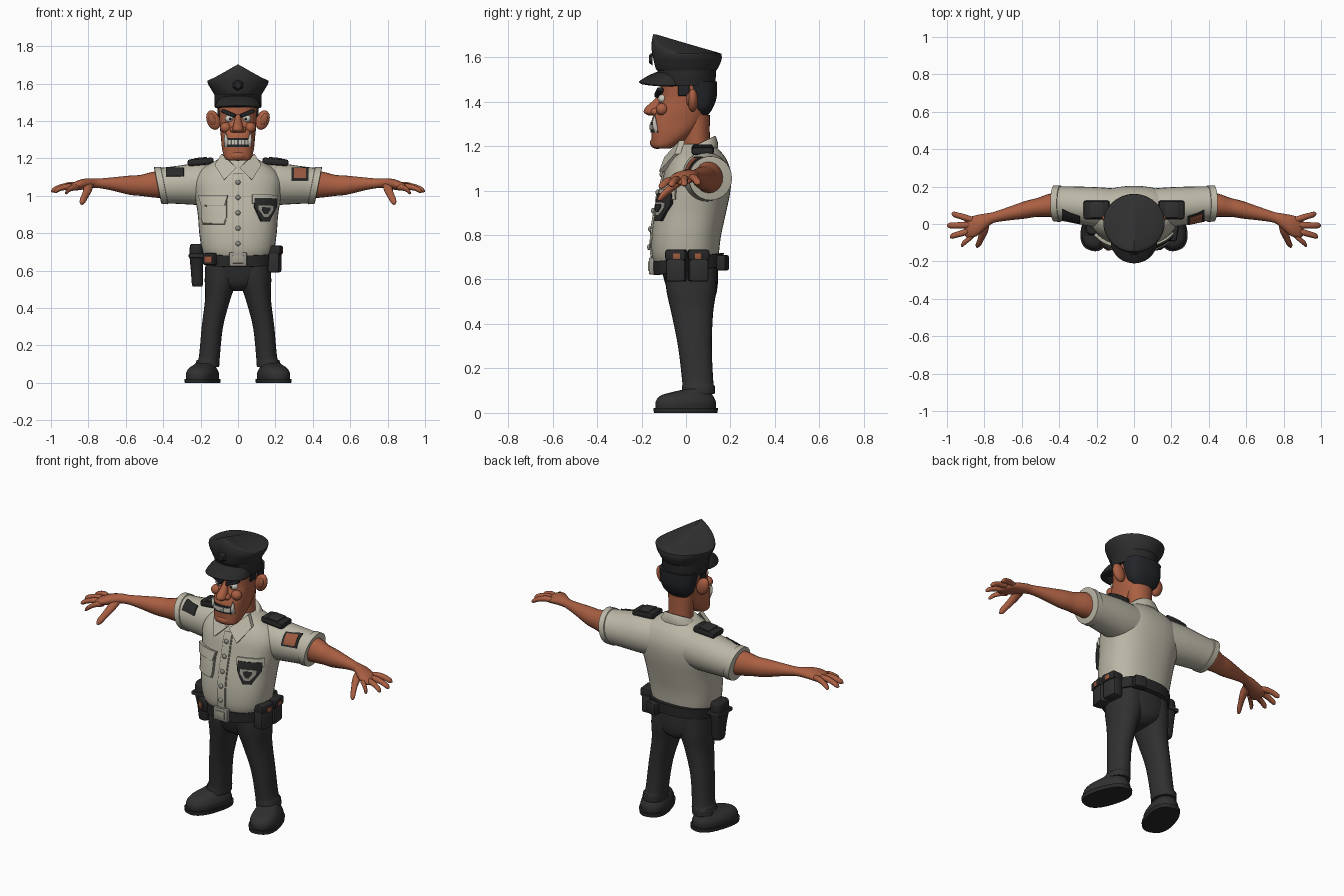
import bpy, bmesh, math
from mathutils import Vector, Matrix
from mathutils.bvhtree import BVHTree


def material(name, r, g, b):
    m = bpy.data.materials.new(name)
    m.diffuse_color = (r, g, b, 1)
    return m


SKIN = material("skin", .40, .115, .055)
SHIRT = material("shirt_cloth", .50, .475, .385)
SEAM = material("seam_shade", .36, .34, .27)
DARK = material("dark_cloth", .030, .030, .031)
LEATHER = material("black_leather", .022, .022, .023)
HAIR = material("hair", .016, .018, .021)
IVORY = material("ivory", .60, .58, .50)
METAL = material("dull_metal", .30, .29, .25)
RUST = material("rust_patch", .33, .10, .05)


def finish(name, bm, mat, mirror=False, angle=40):
    bmesh.ops.recalc_face_normals(bm, faces=bm.faces[:])
    me = bpy.data.meshes.new(name)
    bm.to_mesh(me)
    tree = BVHTree.FromBMesh(bm)
    bm.free()
    me.materials.append(mat)
    me.shade_smooth()
    me.set_sharp_from_angle(angle=math.radians(angle))
    ob = bpy.data.objects.new(name, me)
    bpy.context.collection.objects.link(ob)
    if mirror:
        ob.modifiers.new("mirror", 'MIRROR').use_mirror_merge = False
    return tree


AXES = {'Z': ((1, 0, 0), (0, 1, 0)), 'X': ((0, 1, 0), (0, 0, 1)), 'Y': ((1, 0, 0), (0, 0, 1))}


def loft(name, rings, mat, axis='Z', n=28, p=2.0, steps=4, mirror=False, warp=None):
    """Skin superellipse rings (x, y, z, a, b), with smooth steps in between."""
    R = [Vector(r) for r in rings]
    path = []
    for i in range(len(R) - 1):
        a, b, c, d = R[max(i - 1, 0)], R[i], R[i + 1], R[min(i + 2, len(R) - 1)]
        for s in range(steps):
            t = s / steps
            path.append(.5 * (2 * b + (c - a) * t + (2 * a - 5 * b + 4 * c - d) * t * t
                              + (3 * b - a - 3 * c + d) * t ** 3))
    path.append(R[-1])
    u, v = (Vector(k) for k in AXES[axis])
    bm = bmesh.new()
    loops = []
    for q in path:
        loop = []
        for k in range(n):
            c, s = math.cos(math.tau * k / n), math.sin(math.tau * k / n)
            c = math.copysign(abs(c) ** (2 / p), c)
            s = math.copysign(abs(s) ** (2 / p), s)
            co = Vector((q[0], q[1], q[2])) + u * c * max(q[3], .002) + v * s * max(q[4], .002)
            loop.append(bm.verts.new(warp(co) if warp else co))
        loops.append(loop)
    for A, B in zip(loops, loops[1:]):
        for k in range(n):
            bm.faces.new((A[k], A[(k + 1) % n], B[(k + 1) % n], B[k]))
    bm.faces.new(loops[0])
    bm.faces.new(loops[-1])
    return finish(name, bm, mat, mirror)


def box(name, loc, size, mat, rot=(0, 0, 0), bevel=.01, mirror=False):
    bm = bmesh.new()
    bmesh.ops.create_cube(bm, size=1)
    bmesh.ops.scale(bm, vec=size, verts=bm.verts[:])
    bmesh.ops.bevel(bm, geom=bm.edges[:], offset=bevel, segments=2, affect='EDGES', profile=.5)
    M = Matrix.Translation(loc)
    for a, k in zip(rot, 'XYZ'):
        M = M @ Matrix.Rotation(math.radians(a), 4, k)
    bm.transform(M)
    finish(name, bm, mat, mirror)


def ball(name, loc, r, mat, rot=0, mirror=False):
    bm = bmesh.new()
    bmesh.ops.create_uvsphere(bm, u_segments=18, v_segments=12, radius=1)
    bm.transform(Matrix.Translation(loc) @ Matrix.Rotation(math.radians(rot), 4, 'Y') @ Matrix.Diagonal((*r, 1)))
    finish(name, bm, mat, mirror)


def plate(name, tree, x0, x1, z0, z1, mat, off=.007, shape=lambda v: 1, n=8, mirror=False):
    """Thin panel seen from the front, wrapped on to a surface."""
    bm = bmesh.new()
    grid = []
    cx, hw = (x0 + x1) / 2, (x1 - x0) / 2
    for j in range(-1, n + 2):
        v = min(max(j, 0), n) / n
        row = []
        for i in range(-1, n + 2):
            x = cx + hw * shape(v) * (min(max(i, 0), n) / n * 2 - 1)
            z = z0 + (z1 - z0) * v
            hit = tree.ray_cast(Vector((x, -1, z)), Vector((0, 1, 0)))[:2]
            if hit[0] is None:
                hit = tree.find_nearest(Vector((x, -.02, z)))[:2]
            edge = i in (-1, n + 1) or j in (-1, n + 1)
            nor = hit[1] if hit[1].y < 0 else -hit[1]
            row.append(bm.verts.new(hit[0] + nor * (-.004 if edge else off)))
        grid.append(row)
    for A, B in zip(grid, grid[1:]):
        for i in range(n + 2):
            bm.faces.new((A[i], A[i + 1], B[i + 1], B[i]))
    finish(name, bm, mat, mirror)


# Shoes, turned out
turn = Matrix.Translation((.165, .08, 0)) @ Matrix.Rotation(math.radians(17), 4, 'Z')
shoe = lambda c: turn @ c
loft("shoe_sole", [(0, -.085, 0, .083, .145), (0, -.085, .022, .085, .147)], LEATHER, p=2.5, steps=1, mirror=True, warp=shoe)
loft("shoe_upper", [(0, -.085, .02, .077, .138), (0, -.085, .05, .079, .138), (0, -.08, .078, .066, .12),
                    (0, -.055, .096, .052, .08), (0, -.02, .11, .048, .05)], DARK, p=2.3, mirror=True, warp=shoe)

# Trousers
loft("trouser_leg", [(.163, .055, .085, .062, .074), (.16, .056, .12, .062, .074), (.153, .053, .14, .056, .07),
                     (.137, .04, .3, .057, .076), (.108, .028, .45, .068, .094), (.092, .024, .55, .086, .112),
                     (.085, .02, .66, .088, .118)], DARK, p=2.2, mirror=True)
loft("trouser_hips", [(0, .03, .49, .03, .06), (0, .03, .52, .10, .10), (0, .025, .58, .168, .118),
                      (0, .015, .66, .172, .13)], DARK, p=2.4)

# Shirt
shirt = loft("shirt_body", [(0, .005, .65, .168, .135), (0, -.003, .71, .193, .15), (0, .002, .8, .207, .156),
                            (0, .02, .9, .215, .16), (0, .042, 1.0, .23, .158), (0, .052, 1.08, .235, .15),
                            (0, .055, 1.14, .20, .127), (0, .052, 1.18, .135, .1), (0, .045, 1.21, .08, .075)],
             SHIRT, p=2.35, n=40)
tilt = lambda c: c + Vector((.2 * (c.z - 1.055), 0, 0))
sleeve = loft("sleeve", [(.1, .085, 1.065, .105, .11), (.2, .09, 1.062, .107, .112), (.3, .1, 1.058, .1, .103),
                         (.38, .108, 1.055, .093, .096), (.425, .11, 1.055, .093, .096)],
              SHIRT, 'X', mirror=True, warp=tilt)
loft("sleeve_hem", [(.392, .109, 1.055, .09, .093), (.394, .109, 1.055, .098, .1), (.428, .11, 1.055, .097, .099),
                    (.43, .11, 1.055, .086, .089)], SHIRT, 'X', steps=1, mirror=True, warp=tilt)
slope = lambda c: c + Vector((0, 0, .5 * (c.y - .04)))
loft("collar_stand", [(0, .045, 1.14, .125, .1), (0, .045, 1.165, .112, .098), (0, .045, 1.2, .088, .086),
                      (0, .045, 1.195, .07, .07)], SHIRT, warp=slope)
bm = bmesh.new()
flap = [(.008, -.098, 1.15), (.075, -.122, 1.085), (.125, -.05, 1.165), (.088, -.03, 1.225)]
front = [bm.verts.new(c) for c in flap]
back = [bm.verts.new((x * .97, y + .025, z)) for x, y, z in flap]
bm.faces.new(front)
bm.faces.new(back[::-1])
for k in range(4):
    bm.faces.new((front[k], back[k], back[k - 3], front[k - 3]))
finish("collar_flap", bm, SHIRT, True)

# Shirt front: placket, buttons, pocket, badge
plate("placket_edge", shirt, -.028, .028, .69, 1.12, SEAM, .004, n=16)
plate("placket", shirt, -.024, .024, .69, 1.12, SHIRT, .008, n=16)
for k in range(5):
    z = .745 + .082 * k
    y = shirt.ray_cast(Vector((0, -1, z)), Vector((0, 1, 0)))[0].y
    ball("button", (0, y - .01, z), (.013, .009, .013), METAL)
tab = lambda v: 1 if v > .2 else .86 + .7 * v
point = lambda v: .35 + .65 * min(1, v * 1.6)
plate("pocket_seam", shirt, -.195, -.06, .848, .985, SEAM, .004, tab)
plate("pocket", shirt, -.19, -.065, .853, .98, SHIRT, .010, tab)
plate("pocket_flap_seam", shirt, -.202, -.053, .943, 1.0, SEAM, .012, lambda v: .8 + .2 * v)
plate("pocket_flap", shirt, -.2, -.055, .948, 1.0, SHIRT, .017, lambda v: .8 + .2 * v)
plate("right_pocket_flap", shirt, .075, .205, .96, 1.005, SHIRT, .010)
plate("badge_backing", shirt, .085, .195, .862, .985, LEATHER, .016, point)
plate("badge_shield", shirt, .105, .175, .885, .945, METAL, .021, point)
plate("badge_centre", shirt, .12, .16, .9, .935, LEATHER, .025, point)

# Shoulder pads and sleeve patches
box("shoulder_pad", (.2, .075, 1.182), (.14, .1, .036), LEATHER, (0, 5, 0), .012, True)
box("shoulder_pad_strap", (.2, .075, 1.198), (.07, .085, .014), DARK, (0, 5, 0), .004, True)
plate("right_patch_border", sleeve, .285, .375, 1.083, 1.148, LEATHER, .006)
plate("right_patch", sleeve, .297, .363, 1.093, 1.142, RUST, .009)
neg = lambda n_, x0, x1, z0, z1, m, o: plate(n_, sleeve, x0, x1, z0, z1, m, o)
neg("left_patch", .29, .385, 1.103, 1.148, LEATHER, .006)
left = bpy.data.objects["left_patch"]
left.data.transform(Matrix.Scale(-1, 4, (1, 0, 0)))
left.data.flip_normals()

# Belt, buckle and carried gear
lean = lambda c: c + Vector((0, 0, .12 * c.y))
loft("belt", [(0, .01, .635, .17, .14), (0, .01, .638, .187, .157), (0, .01, .698, .19, .16), (0, .01, .7, .17, .14)],
     LEATHER, p=2.35, n=40, steps=1, warp=lean)
box("buckle_frame", (0, -.155, .66), (.094, .025, .076), METAL, bevel=.006)
box("buckle_centre", (0, -.166, .66), (.058, .012, .042), SEAM, bevel=.003)
for y, x, a in ((-.042, .195, -10), (.055, .196, 6)):
    box("belt_pouch", (x, y, .655), (.066, .09, .13), DARK, (0, 0, a), .014)
    box("pouch_lid", (x + .003, y, .71), (.074, .096, .05), LEATHER, (0, 0, a), .012)
    box("pouch_mark", (x + .038, y, .705), (.008, .032, .026), RUST, (0, 0, a), .002)
box("front_pouch", (-.145, -.105, .662), (.075, .05, .066), LEATHER, (0, 0, -35), .01)
box("front_pouch_mark", (-.158, -.127, .66), (.045, .008, .035), RUST, (0, 0, -35), .002)
box("rear_pouch", (.1, .165, .675), (.07, .045, .07), LEATHER, (0, 0, -15), .01)
loft("holster", [(-.215, .005, .515, .02, .025), (-.217, .005, .525, .029, .036), (-.22, .005, .6, .032, .045),
                 (-.222, 0, .68, .037, .058), (-.222, 0, .735, .034, .055), (-.22, 0, .742, .022, .04)], LEATHER, p=3)
box("holster_strap", (-.222, 0, .68), (.084, .125, .022), DARK, bevel=.005)

# Arms and hands
loft("arm", [(.36, .108, 1.058, .068, .073), (.45, .1, 1.06, .062, .069), (.52, .088, 1.056, .05, .056),
             (.58, .076, 1.057, .047, .051), (.68, .053, 1.064, .035, .034), (.75, .035, 1.067, .029, .025),
             (.79, .017, 1.067, .04, .027), (.84, -.008, 1.06, .056, .028), (.885, -.02, 1.048, .055, .021),
             (.905, -.022, 1.042, .04, .012)], SKIN, 'X', n=20, mirror=True)
for base, tip in (((.86, .022, 1.056), (.975, .055, 1.03)), ((.87, -.006, 1.052), (1.0, -.008, 1.025)),
                  ((.87, -.034, 1.047), (.985, -.068, 1.022)), ((.85, -.05, 1.045), (.925, -.115, 1.015))):
    a, b = Vector(base), Vector(tip)
    bend = lambda t, r: (*(a.lerp(b, t) + Vector((0, 0, .012 * math.sin(t * math.pi)))), r, r * .92)
    loft("finger", [bend(0, .016), bend(.35, .0175), bend(.65, .016), bend(.9, .0145), bend(1, .003)], SKIN, 'X', n=12,
         mirror=True)
loft("thumb", [(.8, -.005, 1.055, .027, .02), (.805, -.045, 1.03, .023, .023), (.818, -.08, 1.0, .018, .021),
               (.832, -.112, .972, .015, .019), (.838, -.128, .96, .003, .004)], SKIN, 'Y', n=12, mirror=True)

# Head
loft("neck", [(0, .05, 1.1, .08, .07), (0, .048, 1.2, .07, .06), (0, .045, 1.34, .075, .062)], SKIN)
head = loft("head", [(0, -.105, 1.188, .045, .03), (0, -.1, 1.2, .07, .052), (0, -.065, 1.25, .085, .09),
                     (0, -.038, 1.31, .091, .118), (0, -.018, 1.36, .096, .118), (0, 0, 1.42, .1, .116),
                     (0, .003, 1.5, .107, .12)], SKIN, p=2.5, n=36)
loft("hair", [(0, .07, 1.34, .06, .03), (0, .07, 1.37, .09, .05), (0, .072, 1.42, .104, .066),
              (0, .06, 1.49, .112, .08)], HAIR, p=2.5)
box("sideburn", (.1, -.01, 1.455), (.018, .05, .06), HAIR, bevel=.005, mirror=True)
ball("ear", (.132, .03, 1.405), (.036, .024, .054), SKIN, 20, True)
ball("ear_hollow", (.139, .011, 1.41), (.019, .01, .031), RUST, 20, True)
loft("nose", [(0, -.11, 1.435, .014, .012), (0, -.122, 1.405, .018, .025), (0, -.145, 1.375, .026, .036),
              (0, -.15, 1.352, .03, .04), (0, -.145, 1.338, .018, .024)], SKIN, n=16)
ball("nostril_side", (.026, -.135, 1.354), (.018, .024, .017), SKIN, mirror=True)
ball("cheek", (.066, -.108, 1.365), (.03, .028, .028), SKIN, mirror=True)
ball("chin", (0, -.13, 1.215), (.05, .032, .028), SKIN)
ball("eye", (.047, -.105, 1.413), (.024, .021, .02), IVORY, mirror=True)
ball("pupil", (.042, -.124, 1.413), (.007, .004, .007), HAIR, mirror=True)
box("brow", (.05, -.122, 1.441), (.08, .03, .021), HAIR, (0, -22, 10), .006, True)
plate("mouth", head, -.072, .072, 1.262, 1.308, HAIR, .003, lambda v: 1 - .25 * v)
for k in range(6):
    x = -.0425 + .017 * k
    plate("tooth", head, x - .0075, x + .0075, 1.274, 1.297, IVORY, .007, n=2)
loft("tusk", [(.056, -.128, 1.262, .013, .012), (.061, -.138, 1.285, .013, .012), (.065, -.142, 1.31, .009, .009),
              (.066, -.14, 1.338, .002, .002)], IVORY, n=12, mirror=True)

# Peaked cap
loft("cap_band", [(0, .003, 1.472, .122, .128), (0, .003, 1.48, .125, .13), (0, .003, 1.55, .126, .132)],
     LEATHER, steps=1, n=36)


def ridge(c):
    f = min(1, max(0, (c.z - 1.55) / .06))
    return c + Vector((0, 0, .088 * f * max(0, 1 - abs(c.x) / .165) * min(1, max(0, (.155 - c.y) / .3))))


loft("cap_crown", [(0, .003, 1.535, .122, .128), (0, .003, 1.55, .132, .14), (0, .002, 1.585, .154, .157),
                   (0, .005, 1.608, .163, .155), (0, .008, 1.617, .155, .144), (0, .008, 1.617, .08, .075),
                   (0, .008, 1.617, .004, .004)], DARK, n=48, steps=3, warp=ridge)
loft("cap_visor", [(0, -.09, 1.474, .112, .108), (0, -.09, 1.482, .124, .12), (0, -.088, 1.492, .122, .116),
                   (0, -.08, 1.515, .108, .085), (0, -.07, 1.53, .09, .06)], LEATHER, n=36,
     warp=lambda c: c + Vector((0, 0, -.8 * c.x * c.x + .004)))
bm = bmesh.new()
bmesh.ops.create_cone(bm, cap_ends=True, segments=6, radius1=.03, radius2=.018, depth=.016)
bm.transform(Matrix.Translation((0, -.158, 1.592)) @ Matrix.Rotation(math.radians(90), 4, 'X'))
finish("cap_emblem", bm, LEATHER)
